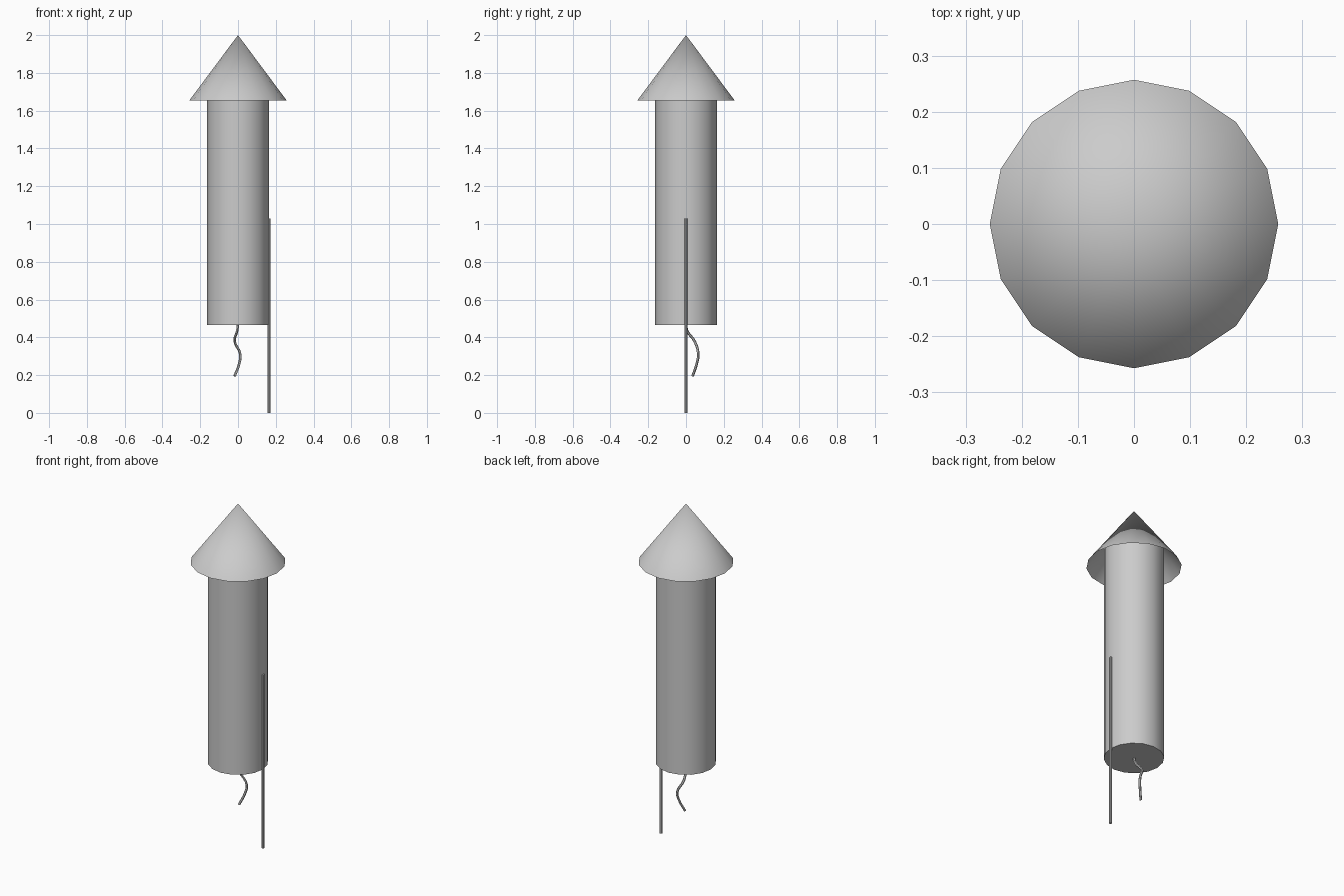
import bpy, math

if "Cube" in bpy.data.objects:
    bpy.data.objects.remove(bpy.data.objects["Cube"])


def smooth(obj):
    bpy.ops.object.select_all(action='DESELECT')
    obj.select_set(True)
    bpy.context.view_layer.objects.active = obj
    bpy.ops.object.shade_smooth_by_angle(angle=math.radians(40))


def tapered(name, sides, r1, r2, z0, z1, x=0, fill='NGON'):
    bpy.ops.mesh.primitive_cone_add(vertices=sides, radius1=r1, radius2=r2, depth=z1 - z0,
                                    end_fill_type=fill, location=(x, 0, (z0 + z1) / 2))
    obj = bpy.context.object
    obj.name = name
    smooth(obj)
    return obj


# Hollow nose cone, open underneath
tapered("nose_cone", 16, 0.257, 0, 1.655, 2.0, fill='NOTHING')

# Tube body, running up inside the cone
tapered("body_tube", 16, 0.163, 0.163, 0.465, 1.775)

# Guide stick on the side
tapered("guide_stick", 8, 0.008, 0.008, 0, 1.03, x=0.164)

# Wavy fuse hanging from the bottom
path = [(0, 0, 0.468), (-0.004, 0.006, 0.435), (-0.018, 0.045, 0.38),
        (0.012, 0.065, 0.31), (0.006, 0.057, 0.26), (-0.018, 0.035, 0.195)]
curve = bpy.data.curves.new("fuse", 'CURVE')
curve.dimensions = '3D'
curve.bevel_depth = 0.007
curve.bevel_resolution = 1
curve.resolution_u = 4
curve.use_fill_caps = True
spline = curve.splines.new('BEZIER')
spline.bezier_points.add(len(path) - 1)
for point, co in zip(spline.bezier_points, path):
    point.co = co
    point.handle_left_type = point.handle_right_type = 'AUTO'
fuse = bpy.data.objects.new("fuse", curve)
bpy.context.collection.objects.link(fuse)
bpy.ops.object.select_all(action='DESELECT')
fuse.select_set(True)
bpy.context.view_layer.objects.active = fuse
bpy.ops.object.convert(target='MESH')
smooth(bpy.context.object)
